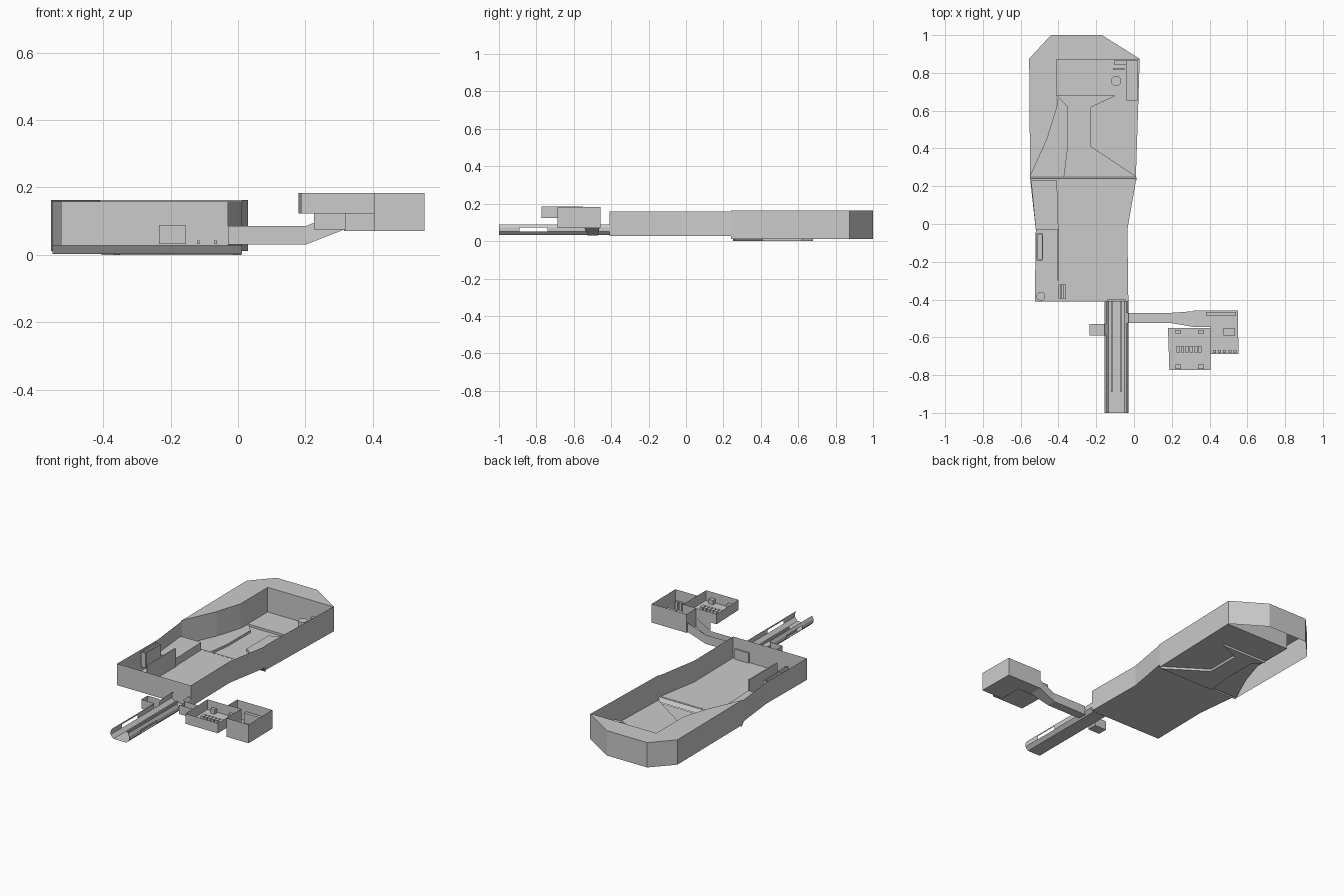
import bpy, bmesh, math


def mesh(name, verts, faces):
    me = bpy.data.meshes.new(name)
    me.from_pydata(verts, [], faces)
    me.update()
    ob = bpy.data.objects.new(name, me)
    bpy.context.collection.objects.link(ob)
    return ob


def flat(name, pts, z):
    return mesh(name, [(x, y, z) for x, y in pts], [range(len(pts))])


def wall(name, pts, z0, z1, closed=False):
    n = len(pts)
    v = [(x, y, z0) for x, y in pts] + [(x, y, z1) for x, y in pts]
    f = [(i, (i + 1) % n, n + (i + 1) % n, n + i) for i in range(n if closed else n - 1)]
    return mesh(name, v, f)


def box(name, x0, x1, y0, y1, z0, z1):
    v = [(x, y, z) for z in (z0, z1) for x, y in ((x0, y0), (x1, y0), (x1, y1), (x0, y1))]
    return mesh(name, v, [(3, 2, 1, 0), (4, 5, 6, 7), (0, 1, 5, 4),
                          (1, 2, 6, 5), (2, 3, 7, 6), (3, 0, 4, 7)])


def column(name, x, y, r, z0, z1, sides=10):
    bpy.ops.mesh.primitive_cylinder_add(vertices=sides, radius=r, depth=z1 - z0,
                                        location=(x, y, (z0 + z1) / 2))
    bpy.context.object.name = name


def loft(name, sections, skip=()):
    """Join open cross-sections; skip holds (section, strip) pairs left open."""
    n = len(sections[0])
    v = [p for s in sections for p in s]
    f = [(k * n + i, k * n + i + 1, (k + 1) * n + i + 1, (k + 1) * n + i)
         for k in range(len(sections) - 1) for i in range(n - 1) if (k, i) not in skip]
    return mesh(name, v, f)


# Main hall outer shell: north part taller, south part narrower
north = [(0.012, 0.24), (0.03, 0.875), (-0.17, 1), (-0.44, 1), (-0.555, 0.875), (-0.55, 0.24)]
wall("hall_north_wall", north, 0.012, 0.163)
south = [(-0.55, 0.24), (-0.52, -0.03), (-0.525, -0.41), (-0.03, -0.41), (-0.035, -0.03), (0.012, 0.24)]
wall("hall_south_wall", south, 0.028, 0.158)

# Roof cap around the north and west of the hall, and the inner wall under it
inner = [(0.03, 0.87), (-0.41, 0.87), (-0.41, 0.61), (-0.46, 0.45), (-0.55, 0.25)]
flat("roof_cap", north[1:] + inner[::-1], 0.163)
wall("hall_inner_wall", inner, 0.012, 0.163)

# Hall floors: south level, step, sunken channel, banks, north level
flat("south_floor", south, 0.029)
mesh("floor_step", [(-0.55, 0.23, 0.03), (0.012, 0.23, 0.03), (0.012, 0.25, 0.003), (-0.55, 0.25, 0.003)],
     [(0, 1, 2, 3)])
right_edge = [(0.01, 0.25), (-0.23, 0.41), (-0.23, 0.62), (-0.1, 0.68)]
left_edge = [(-0.405, 0.68), (-0.35, 0.62), (-0.35, 0.41), (-0.37, 0.25)]
flat("channel_floor", right_edge + left_edge, 0.0)
flat("east_bank", right_edge + [(0.024, 0.68)], 0.014)
flat("west_bank", left_edge + [(-0.55, 0.25), (-0.46, 0.45), (-0.41, 0.61)], 0.014)
wall("east_bank_edge", right_edge, 0.0, 0.014)
wall("west_bank_edge", left_edge, 0.0, 0.014)
wall("channel_end", [(-0.405, 0.68), (-0.1, 0.68)], 0.0, 0.014)
flat("north_floor", [(-0.41, 0.68), (0.024, 0.68), (0.03, 0.87), (-0.41, 0.87)], 0.014)

# Hall fittings in the north corner
column("round_pillar", -0.095, 0.757, 0.027, 0.014, 0.09, 12)
box("corner_platform", -0.04, 0.02, 0.655, 0.865, 0.014, 0.05)
box("corner_shelf", -0.105, -0.04, 0.845, 0.865, 0.014, 0.07)
box("corner_step", -0.11, -0.05, 0.815, 0.827, 0.014, 0.03)

# West side room with partition, ledge, skylight frame and stairs
wall("partition", [(-0.40, -0.41), (-0.40, -0.03), (-0.408, 0.23)], 0.029, 0.075)
box("partition_panel", -0.404, -0.396, -0.3, -0.03, 0.029, 0.14)
flat("side_ledge", [(-0.40, -0.03), (-0.408, 0.23), (-0.545, 0.23), (-0.52, -0.03)], 0.075)
for y in (-0.19, -0.055):
    box("skylight_frame_end", -0.515, -0.485, y - 0.004, y + 0.004, 0.06, 0.15)
for x in (-0.515, -0.485):
    box("skylight_frame_side", x - 0.003, x + 0.003, -0.19, -0.05, 0.06, 0.15)
column("barrel", -0.493, -0.383, 0.024, 0.029, 0.09)
for i in range(4):
    box("stair", -0.40 + i * 0.01, -0.39 + i * 0.01, -0.395, -0.32, 0.029, 0.08 - i * 0.012)
box("door_frame", -0.14, -0.045, -0.41, -0.4, 0.029, 0.09)

# South corridor: open octagonal trough with side windows and side openings
ys = [-1, -0.89, -0.74, -0.59, -0.53, -0.525, -0.47, -0.41]
half = [(-0.053, 0.09), (-0.0625, 0.072), (-0.0625, 0.052), (-0.043, 0.032)]
profile = half + [(-x, z) for x, z in half[::-1]]
loft("south_corridor", [[(x - 0.0925, y, z) for x, z in profile] for y in ys],
     skip={(1, 1), (1, 5), (3, 0), (3, 1), (5, 5), (5, 6)})
for x in (-0.118, -0.067):
    box("corridor_rail", x - 0.004, x + 0.004, -0.89, -0.41, 0.032, 0.042)

# West alcove off the corridor
wall("alcove_wall", [(-0.155, -0.59), (-0.235, -0.59), (-0.235, -0.53), (-0.155, -0.53)], 0.032, 0.088)
flat("alcove_floor", [(-0.155, -0.59), (-0.155, -0.53), (-0.235, -0.53), (-0.235, -0.59)], 0.032)

# East passage rising to the small rooms
path = [(-0.03, -0.525, -0.47, 0.03), (0.2, -0.525, -0.47, 0.03), (0.315, -0.545, -0.462, 0.075)]
loft("east_passage", [[(x, a, z + 0.055), (x, a, z), (x, b, z), (x, b, z + 0.055)] for x, a, b, z in path])

# East room, L-shaped and deep
east = [(0.315, -0.545), (0.315, -0.457), (0.55, -0.457), (0.553, -0.688), (0.405, -0.688), (0.405, -0.545)]
wall("east_room_wall", east, 0.07, 0.183, True)
flat("east_room_floor", east, 0.07)
for i in range(5):
    box("east_seat", 0.418 + i * 0.027, 0.434 + i * 0.027, -0.682, -0.668, 0.07, 0.12)
box("east_desk", 0.475, 0.535, -0.59, -0.55, 0.07, 0.115)
box("east_shelf", 0.38, 0.54, -0.485, -0.465, 0.07, 0.13)

# West room, shallow, with tables, a centre row of seats and a hanging skirt
west = [(0.18, -0.55), (0.405, -0.55), (0.405, -0.772), (0.187, -0.772)]
wall("west_room_wall", west, 0.123, 0.184, True)
flat("west_room_floor", west, 0.123)
for x in (0.22, 0.34):
    box("north_table", x, x + 0.03, -0.58, -0.56, 0.123, 0.15)
    box("south_table", x, x + 0.03, -0.768, -0.745, 0.123, 0.15)
for i in range(6):
    box("centre_seat", 0.225 + i * 0.023, 0.243 + i * 0.023, -0.68, -0.645, 0.123, 0.145)
wall("room_skirt", [(0.225, -0.555), (0.32, -0.555)], 0.075, 0.123)
